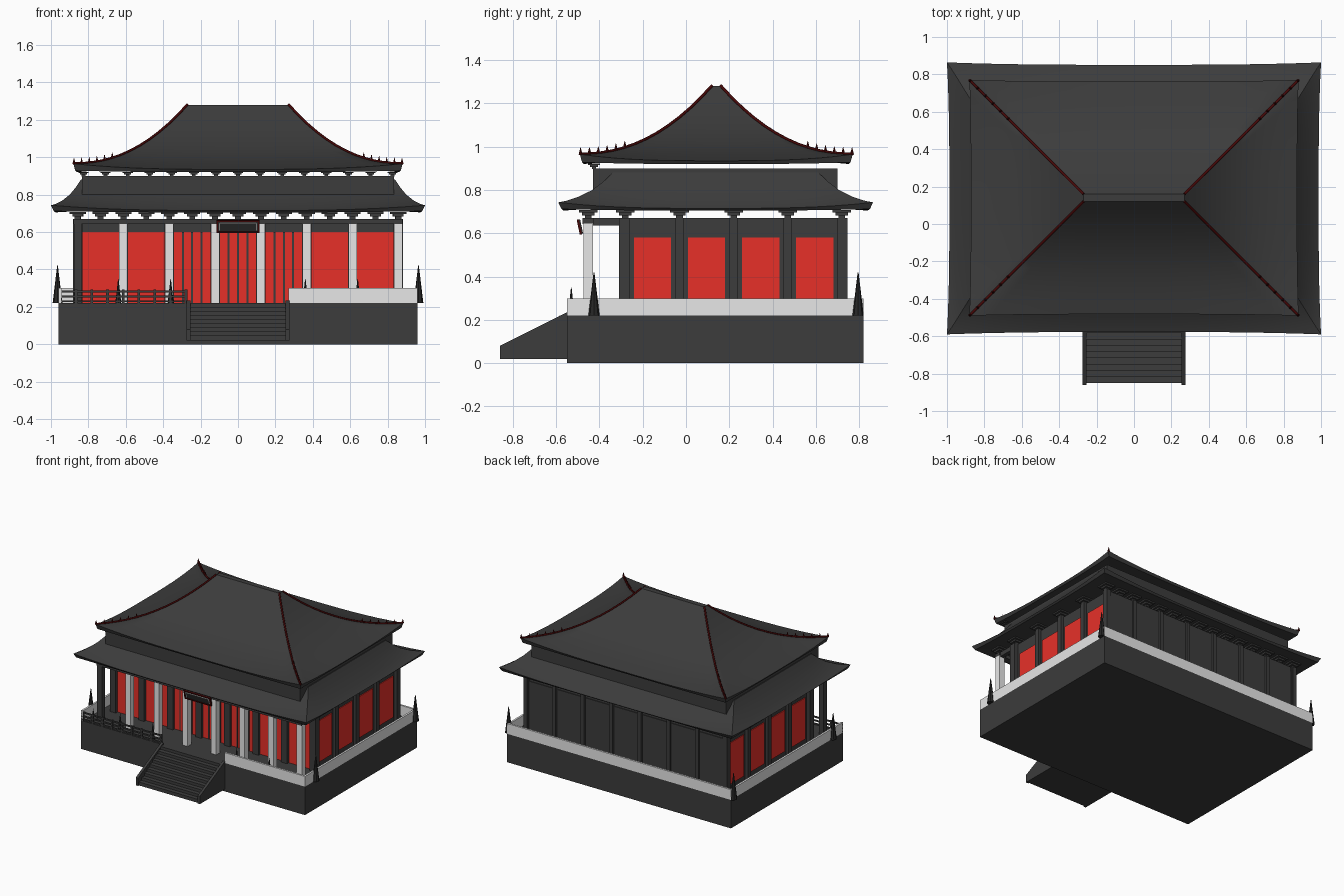
import bpy, bmesh, math
from mathutils import Matrix, Vector

cube = bpy.data.objects.get("Cube")
if cube:
    bpy.data.objects.remove(cube, do_unlink=True)


def material(name, r, g, b):
    m = bpy.data.materials.new(name)
    m.use_nodes = True
    m.diffuse_color = (r, g, b, 1)
    bsdf = next(n for n in m.node_tree.nodes if n.type == 'BSDF_PRINCIPLED')
    bsdf.inputs["Base Color"].default_value = (r, g, b, 1)
    return m


DARK = material("charcoal", 0.045, 0.045, 0.045)
RED = material("red_paint", 0.8, 0.03, 0.022)
PALE = material("pale_stone", 0.8, 0.8, 0.8)
MAROON = material("dark_maroon", 0.06, 0.002, 0.002)
BLACK = material("dark_iron", 0.02, 0.02, 0.02)


def finish(name, bm, mat, smooth=False):
    bmesh.ops.recalc_face_normals(bm, faces=bm.faces)
    me = bpy.data.meshes.new(name)
    bm.to_mesh(me)
    bm.free()
    me.materials.append(mat)
    ob = bpy.data.objects.new(name, me)
    bpy.context.collection.objects.link(ob)
    if smooth:
        bpy.ops.object.select_all(action='DESELECT')
        ob.select_set(True)
        bpy.context.view_layer.objects.active = ob
        bpy.ops.object.shade_smooth_by_angle(angle=math.radians(35))
    return ob


def boxes(name, mat, spans):
    """Each span is (x0, x1, y0, y1, z0, z1)."""
    bm = bmesh.new()
    for x0, x1, y0, y1, z0, z1 in spans:
        mid = Vector((x0 + x1, y0 + y1, z0 + z1)) / 2
        size = Matrix.Diagonal((x1 - x0, y1 - y0, z1 - z0, 1))
        bmesh.ops.create_cube(bm, size=1, matrix=Matrix.Translation(mid) @ size)
    return finish(name, bm, mat)


def post(x, y, w, z0, z1, d=None):
    d = d or w
    return (x - w / 2, x + w / 2, y - d / 2, y + d / 2, z0, z1)


def spikes(name, mat, spots, radius, height, sides=8):
    """Tapered finials on small square plinths."""
    bm = bmesh.new()
    for x, y, z in spots:
        at = Matrix.Translation((x, y, z + height / 2))
        bmesh.ops.create_cone(bm, cap_ends=True, segments=sides, radius1=radius,
                              radius2=radius * 0.08, depth=height, matrix=at)
    return finish(name, bm, mat)


def extrude_profile(name, mat, profile, x0, x1):
    bm = bmesh.new()
    face = bm.faces.new([bm.verts.new((x0, y, z)) for y, z in profile])
    moved = bmesh.ops.extrude_face_region(bm, geom=[face])["geom"]
    bmesh.ops.translate(bm, vec=(x1 - x0, 0, 0),
                        verts=[v for v in moved if isinstance(v, bmesh.types.BMVert)])
    return finish(name, bm, mat)


def hip_roof(name, rings, cy, n=16):
    """Rings of (half x, half y, corner z, sag between corners, pull-in between corners)."""
    bm = bmesh.new()
    loops = []
    for a, b, z, sag, pull in rings:
        loop = []
        for dx, dy in ((1, 0), (0, 1), (-1, 0), (0, -1)):
            for i in range(n):
                s = 2 * i / n - 1
                k = 1 - abs(s) ** 3
                x = a * s * dx + (a - pull * k) * dy
                y = b * s * dy - (b - pull * k) * dx
                loop.append(bm.verts.new((x, y + cy, z - sag * k)))
        loops.append(loop)
    count = 4 * n
    for lo, hi in zip(loops, loops[1:]):
        for i in range(count):
            j = (i + 1) % count
            bm.faces.new((lo[i], lo[j], hi[j], hi[i]))
    bm.faces.new(loops[0])
    bm.faces.new(loops[-1])
    return finish(name, bm, DARK, smooth=True)


# Platform, stairs and cheek walls
boxes("platform", DARK, [(-0.96, 0.96, -0.55, 0.82, 0, 0.22)])
steps = 9
run, rise = 0.3 / steps, 0.195 / steps
stairs = [(-0.55, 0.02), (-0.85, 0.02)]
for i in range(steps):
    stairs += [(-0.85 + i * run, 0.025 + (i + 1) * rise),
               (-0.85 + (i + 1) * run, 0.025 + (i + 1) * rise)]
extrude_profile("stairs", DARK, stairs, -0.255, 0.255)
cheek = [(-0.55, 0.02), (-0.86, 0.02), (-0.86, 0.08), (-0.55, 0.235)]
for side, x in (("right", -0.275), ("left", 0.255)):
    extrude_profile("stair_cheek_" + side, DARK, cheek, x, x + 0.02)

# Pale parapet on three sides and half the front, open fence on the rest
boxes("parapet", PALE, [
    (0.945, 0.96, -0.55, 0.82, 0.22, 0.30), (-0.96, -0.945, -0.55, 0.82, 0.22, 0.30),
    (-0.945, 0.945, 0.805, 0.82, 0.22, 0.30), (0.27, 0.945, -0.55, -0.535, 0.22, 0.30)])
fence = [(-0.96, -0.27, -0.548, -0.538, z, z + 0.01) for z in (0.225, 0.25, 0.278)]
fence += [post(-0.95 + i * 0.084, -0.543, 0.014, 0.22, 0.292) for i in range(9)]
boxes("front_fence", DARK, fence)

# Finials around the terrace
spikes("corner_finials", BLACK, [(sx * 0.965, y, 0.22) for sx in (-1, 1) for y in (-0.425, 0.795)],
       0.026, 0.2)
spikes("small_finials", BLACK, [(sx * x, -0.53, 0.22) for sx in (-1, 1) for x in (0.36, 0.64)],
       0.016, 0.13)

# Hall body
BAY = 0.245
cols = [(i - 3.5) * BAY for i in range(8)]
side_ys = [-0.28 + i * 0.25 for i in range(5)]
boxes("hall_body", DARK, [(-0.85, 0.85, -0.28, 0.73, 0.22, 0.67)])
wall_posts = [post(x, -0.285, 0.05, 0.22, 0.67) for x in cols]
wall_posts += [post(x, 0.73, 0.03, 0.22, 0.67) for x in cols]
wall_posts += [post(sx * 0.853, y, 0.04, 0.22, 0.67) for sx in (-1, 1) for y in side_ys]
boxes("wall_posts", DARK, wall_posts)
boxes("back_panels", DARK, [post((i - 3) * BAY, 0.731, 0.205, 0.25, 0.63, 0.008) for i in range(7)])
boxes("front_panels", RED, [post((i - 3) * BAY, -0.282, 0.2, 0.22, 0.60, 0.012) for i in range(7)])
boxes("side_panels", RED, [post(sx * 0.85, y + 0.125, 0.012, 0.26, 0.58, 0.172)
                           for sx in (-1, 1) for y in side_ys[:4]])
boxes("door_mullions", DARK, [post(b * BAY + m * 0.05, -0.286, 0.01, 0.22, 0.60)
                              for b in (-1, 0, 1) for m in (-1, 0, 1)])

# Porch columns and beams
boxes("porch_columns", PALE, [post(x, -0.452, 0.045, 0.22, 0.645) for x in cols[1:]])
boxes("porch_end_column", DARK, [post(cols[0], -0.452, 0.04, 0.22, 0.645)])
beams = [(-0.88, 0.88, -0.478, -0.428, 0.643, 0.67)]
beams += [post(x, -0.36, 0.03, 0.635, 0.67, 0.17) for x in cols]
boxes("porch_beams", DARK, beams)


# Stepped eave brackets
def bracket(x, y, z, s=1.0):
    return [post(x, y, 0.028 * s, z, z + 0.014 * s),
            post(x, y, 0.052 * s, z + 0.012 * s, z + 0.024 * s),
            post(x, y, 0.078 * s, z + 0.024 * s, z + 0.034 * s)]


half_bays = [(i - 7) * BAY / 2 for i in range(15)]
low = [b for x in half_bays for y in (-0.452, 0.72) for b in bracket(x, y, 0.67, 1.1)]
low += [b for sx in (-1, 1) for y in side_ys[:4] for b in bracket(sx * 0.855, y, 0.67, 1.1)]
boxes("lower_brackets", DARK, low)
boxes("upper_brackets", DARK, [b for i in range(15)
                               for b in bracket((i - 7) * 0.118, -0.425, 0.898, 0.7)])

# Lower roof and upper storey
hip_roof("lower_roof", [
    (0.84, 0.475, 0.88, 0, 0), (0.868, 0.52, 0.838, 0, 0), (0.90, 0.57, 0.80, 0.002, 0),
    (0.94, 0.635, 0.768, 0.01, 0.003), (0.975, 0.69, 0.75, 0.022, 0.007),
    (1.0, 0.727, 0.743, 0.028, 0.013), (0.985, 0.712, 0.712, 0.007, 0.01),
    (0.86, 0.60, 0.712, 0, 0)], 0.137)
boxes("upper_storey", DARK, [(-0.835, 0.835, -0.43, 0.70, 0.72, 0.90)])

# Upper hipped roof with a concave sweep
UP_Y = 0.14


def hip(t):
    return 0.27 + 0.61 * t, 0.02 + 0.61 * t, 0.965 + 0.315 * (1 - t) ** 2.2


sweep = [i / 12 for i in range(13)]
rings = [(*hip(t), 0.03 * t ** 4, 0.008 * t ** 4) for t in sweep]
rings += [(0.87, 0.62, 0.928, 0.008, 0.008), (0.78, 0.53, 0.928, 0, 0)]
hip_roof("upper_roof", rings, UP_Y)

# Hip ridges and the row of small ornaments near each corner
ornaments = []
for sx in (-1, 1):
    for sy in (-1, 1):
        cu = bpy.data.curves.new("hip_ridge", 'CURVE')
        cu.dimensions = '3D'
        cu.bevel_depth = 0.007
        cu.bevel_resolution = 1
        cu.use_fill_caps = True
        sp = cu.splines.new('POLY')
        sp.points.add(len(sweep) - 1)
        for p, t in zip(sp.points, sweep):
            x, y, z = hip(t)
            p.co = (sx * x, UP_Y + sy * y, z + 0.002, 1)
        cu.materials.append(MAROON)
        bpy.context.collection.objects.link(bpy.data.objects.new("hip_ridge", cu))
        for i in range(6):
            x, y, z = hip(0.66 + i * 0.067)
            ornaments.append((sx * x, UP_Y + sy * y, z))
spikes("ridge_ornaments", MAROON, ornaments, 0.009, 0.032, 6)

# Name board over the entrance, tilted forward
board = [("board_panel", BLACK, [(-0.112, 0.112, -0.006, 0.006, -0.033, 0.033)]),
         ("board_frame", MAROON, [(-0.115, 0.115, -0.01, 0, z, z + 0.008) for z in (-0.035, 0.027)]
          + [(x, x + 0.008, -0.01, 0, -0.035, 0.035) for x in (-0.115, 0.107)]),
         ("board_trim", PALE, [(-0.1, 0.1, -0.009, 0, 0.018, 0.022)]
          + [(x, x + 0.004, -0.009, 0, -0.02, 0.022) for x in (-0.1, 0.096)])]
for name, mat, spans in board:
    ob = boxes(name, mat, spans)
    ob.location = (0, -0.488, 0.63)
    ob.rotation_euler = (math.radians(12), 0, 0)
